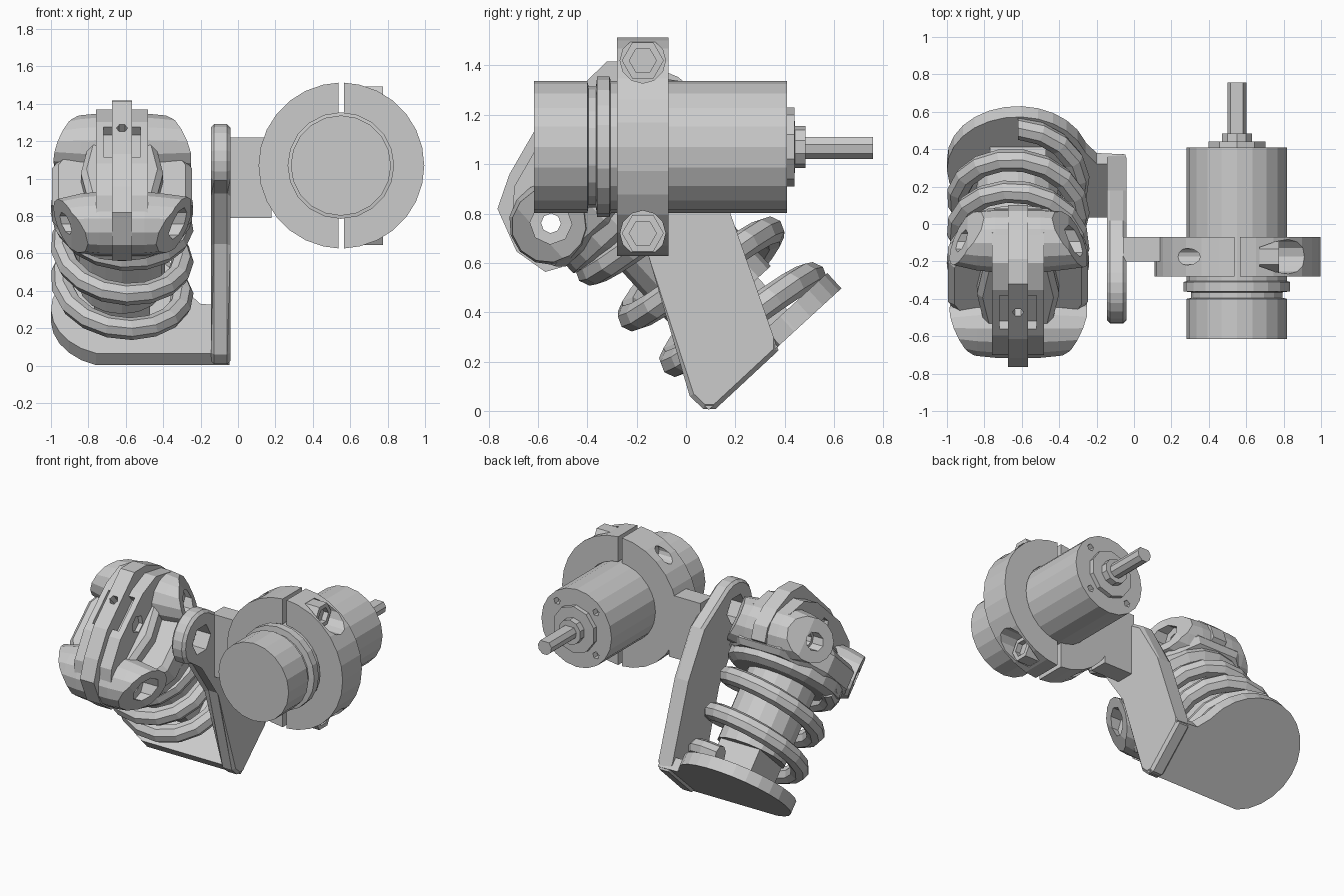
import bpy, bmesh
from math import sin, cos, pi, radians
from mathutils import Matrix, Vector

if "Cube" in bpy.data.objects:
    bpy.data.objects.remove(bpy.data.objects["Cube"])

# Frames: prisms and lathes are made along local z, then mapped to the world
ALONG_X = Matrix(((0, 0, 1, 0), (1, 0, 0, 0), (0, 1, 0, 0), (0, 0, 0, 1)))  # (y, z) profiles
ALONG_Y = Matrix(((0, 1, 0, 0), (0, 0, 1, 0), (1, 0, 0, 0), (0, 0, 0, 1)))  # (z, x) profiles
DAMPER = Matrix.Translation((-0.62, 0.35, 0.24)) @ Matrix.Rotation(radians(42.5), 4, 'X')
MOTOR = Matrix.Translation((0.55, 0, 1.07)) @ ALONG_Y


def finish(name, bm, M):
    bm.transform(M)
    bmesh.ops.recalc_face_normals(bm, faces=bm.faces)
    mesh = bpy.data.meshes.new(name)
    bm.to_mesh(mesh)
    bm.free()
    ob = bpy.data.objects.new(name, mesh)
    bpy.context.collection.objects.link(ob)
    return ob


def prism(name, pts, h0, h1, M, bevel=0):
    bm = bmesh.new()
    lo = [bm.verts.new((a, b, h0)) for a, b in pts]
    hi = [bm.verts.new((a, b, h1)) for a, b in pts]
    bm.faces.new(lo)
    bm.faces.new(hi)
    for i in range(len(pts)):
        j = (i + 1) % len(pts)
        bm.faces.new((lo[i], lo[j], hi[j], hi[i]))
    if bevel:
        rim = [e for e in bm.edges if abs(e.verts[0].co.z - e.verts[1].co.z) < 1e-5]
        bmesh.ops.bevel(bm, geom=rim, offset=bevel, segments=1, affect='EDGES')
    return finish(name, bm, M)


def lathe(name, profile, M, n=20):
    """profile: (radius, height) pairs, capped at both ends"""
    bm = bmesh.new()
    rings = [[bm.verts.new((r * cos(2 * pi * i / n), r * sin(2 * pi * i / n), h))
              for i in range(n)] for r, h in profile]
    bm.faces.new(rings[0])
    bm.faces.new(rings[-1])
    for p, q in zip(rings, rings[1:]):
        for i in range(n):
            j = (i + 1) % n
            bm.faces.new((p[i], p[j], q[j], q[i]))
    return finish(name, bm, M)


def arc(cx, cy, r, a0, a1, n):
    return [(cx + r * cos(radians(a0 + (a1 - a0) * i / n)),
             cy + r * sin(radians(a0 + (a1 - a0) * i / n))) for i in range(n + 1)]


def rect(a0, a1, b0, b1):
    return [(a0, b0), (a1, b0), (a1, b1), (a0, b1)]


def cut(ob, *cutters, operation='DIFFERENCE'):
    for c in cutters:
        m = ob.modifiers.new("cut", 'BOOLEAN')
        m.operation, m.solver, m.object = operation, 'EXACT', c
        c.hide_render = True
    dg = bpy.context.evaluated_depsgraph_get()
    mesh = bpy.data.meshes.new_from_object(ob.evaluated_get(dg))
    ob.modifiers.clear()
    ob.data = mesh
    for c in cutters:
        bpy.data.objects.remove(c)


def at(y, z, x=0):
    return Matrix.Translation((x, y, z)) @ ALONG_X


# Motor body, neck, flange, gearbox and front boss
motor = lathe("motor_body", [(0.268, -0.615), (0.268, -0.40), (0.245, -0.395), (0.245, -0.365),
                             (0.285, -0.36), (0.285, -0.31), (0.268, -0.305), (0.268, 0.41)], MOTOR, 20)
cut(motor, *[lathe("screw_hole", [(0.025, 0.37), (0.025, 0.45)],
                   MOTOR @ Matrix.Translation((0.21 * cos(a), 0.21 * sin(a), 0)), 5)
             for a in (pi / 4, 3 * pi / 4, 5 * pi / 4, 7 * pi / 4)])
lathe("motor_boss", [(0.16, 0.40), (0.16, 0.44), (0.085, 0.441), (0.085, 0.485)], MOTOR, 10)
prism("motor_shaft", arc(0, 0, 0.052, 40, 320, 7), 0.45, 0.757, MOTOR)

# Split clamp ring around the motor
for side, tag in ((1, "right"), (-1, "left")):
    outer = [(r * cos(a), side * max(r * sin(a), 0.015) + 0.003)
             for r, a in [(0.443, pi * i / 14) for i in range(15)]]
    inner = [(r * cos(a), side * max(r * sin(a), 0.015) + 0.003)
             for r, a in [(0.27, pi * i / 14) for i in range(14, -1, -1)]]
    half = prism("clamp_" + tag, outer + inner, -0.28, -0.07, MOTOR)
    x0, x1, r = (0.67, 1.1, 0.092) if side > 0 else (0.0, 0.36, 0.045)
    cut(half, *[lathe("bolt_hole", [(r, x0), (r, x1)], at(-0.175, z), 12) for z in (1.42, 0.72)])
for z in (1.42, 0.72):
    lathe("clamp_bolt", [(0.038, 0.62), (0.038, 0.669), (0.085, 0.67), (0.085, 0.775),
                         (0.055, 0.776), (0.055, 0.74)], at(-0.175, z), 6)

# Arm from clamp to lever
prism("clamp_arm", rect(-0.20, -0.07, 0.79, 1.22), -0.06, 0.18, ALONG_X)

# Lever plate with a pierced round head
lever = prism("lever_plate", [(0.12, 0.008), (0.375, 0.245), (0.355, 0.30), (0.18, 0.80), (0.02, 1.10)]
              + arc(-0.34, 1.10, 0.193, 65, 215, 9)
              + [(-0.33, 0.92), (-0.14, 0.65), (0.015, 0.06), (0.07, 0.008)],
              -0.145, -0.04, ALONG_X, 0.018)
cut(lever, lathe("hex_hole", [(0.10, -0.3), (0.10, 0.1)], at(-0.34, 1.10), 6))

# Sloping base plate: round end joined to a tab under the lever
base = [(0.575, 0.03), (0.42, 0.04), (0.36, 0.12)] + arc(0, 0, 0.38, 20, 262, 18) + [(0.0, -0.35), (0.575, -0.35)]
prism("base_plate", [(a, max(b, -0.35)) for a, b in base], 0, 0.085, DAMPER)

# Damper cylinder and foot block
lathe("damper_cylinder", [(0.23, 0.26), (0.23, 0.80)], DAMPER, 16)
prism("damper_foot", rect(-0.15, 0.15, -0.16, 0.16), 0.07, 0.27, DAMPER)
lathe("spring_collar", [(0.33, 0.75), (0.38, 0.78), (0.38, 0.85), (0.34, 0.89)], DAMPER, 20)

# Coil spring: wire swept along a helix
bm = bmesh.new()
steps, wire, rad = 46, 8, 0.323
prev = None
for k in range(steps + 1):
    t = 0.115 + (0.80 - 0.115) * k / steps
    th = 2 * pi * (t - 0.24) / 0.25
    out = Vector((-sin(th), -cos(th), 0))
    ring = [bm.verts.new(out * (rad + 0.06 * cos(2 * pi * i / wire))
                         + Vector((0, 0, t + 0.06 * sin(2 * pi * i / wire)))) for i in range(wire)]
    if prev:
        for i in range(wire):
            j = (i + 1) % wire
            bm.faces.new((prev[i], prev[j], ring[j], ring[i]))
    if k in (0, steps):
        bm.faces.new(ring)
    prev = ring
finish("coil_spring", bm, DAMPER)


# Damper head: rounded core and two cross barrels trimmed to its plan, pin holes right through
def drill(ob):
    cut(ob, *[lathe("pin_hole", [(0.06, -0.5), (0.06, -0.25), (0.04, -0.249), (0.04, 0.219),
                                 (0.085, 0.22), (0.085, 0.5)], DAMPER @ at(s, 0.99), 8) for s in (-0.31, 0.31)])


plan = [(0.16, -0.50), (0.27, -0.37), (0.375, -0.17), (0.375, 0.17), (0.27, 0.37), (0.16, 0.50)]
plan += [(-a, -b) for a, b in plan]
drill(prism("head_core", [(a, b * 0.84) for a, b in plan], 0.82, 1.01, DAMPER, 0.035))
drill(prism("head_crown", [(-0.16, -0.33), (0.16, -0.33), (0.22, 0), (0.16, 0.33), (-0.16, 0.33), (-0.22, 0)],
            0.95, 1.10, DAMPER, 0.03))
for s in (-0.31, 0.31):
    barrel = lathe("cross_barrel", [(0.125, -0.37), (0.16, -0.22), (0.17, -0.12),
                                    (0.17, 0.12), (0.16, 0.22), (0.14, 0.37)], DAMPER @ at(s, 0.99), 14)
    cut(barrel, prism("barrel_trim", plan, 0.7, 1.3, DAMPER), operation='INTERSECT')
    drill(barrel)

# Cheek plates with windows and hex recesses either side of the central strap
for side in (-1, 1):
    h0, h1 = sorted((side * 0.05, side * 0.14))
    cheek = prism("head_cheek", [(-0.40, 0.90), (-0.42, 1.10), (-0.32, 1.20), (-0.13, 1.26), (0.20, 1.26),
                                 (0.35, 1.21), (0.45, 1.08), (0.43, 0.90)], h0, h1, DAMPER @ ALONG_X)
    w0, w1 = sorted((side * 0.03, side * 0.10))
    r0, r1 = sorted((side * 0.11, side * 0.2))
    cut(cheek, prism("window", rect(-0.08, 0.16, 1.20, 1.4), w0, w1, DAMPER @ ALONG_X),
        lathe("hex_recess", [(0.06, r0), (0.06, r1)], DAMPER @ at(0.03, 1.16), 6))
    drill(cheek)
strap = prism("head_strap", [(-0.40, 0.83), (-0.46, 0.86), (-0.49, 1.0), (-0.43, 1.18), (-0.30, 1.25),
                             (-0.11, 1.31), (0.30, 1.32), (0.40, 1.23), (0.47, 1.08), (0.49, 0.95), (0.45, 0.86)],
              -0.053, 0.053, DAMPER @ ALONG_X)
drill(strap)
cut(strap, lathe("strap_hole", [(0.03, 1.24), (0.03, 1.4)], DAMPER @ Matrix.Translation((0, 0.09, 0)), 6))
